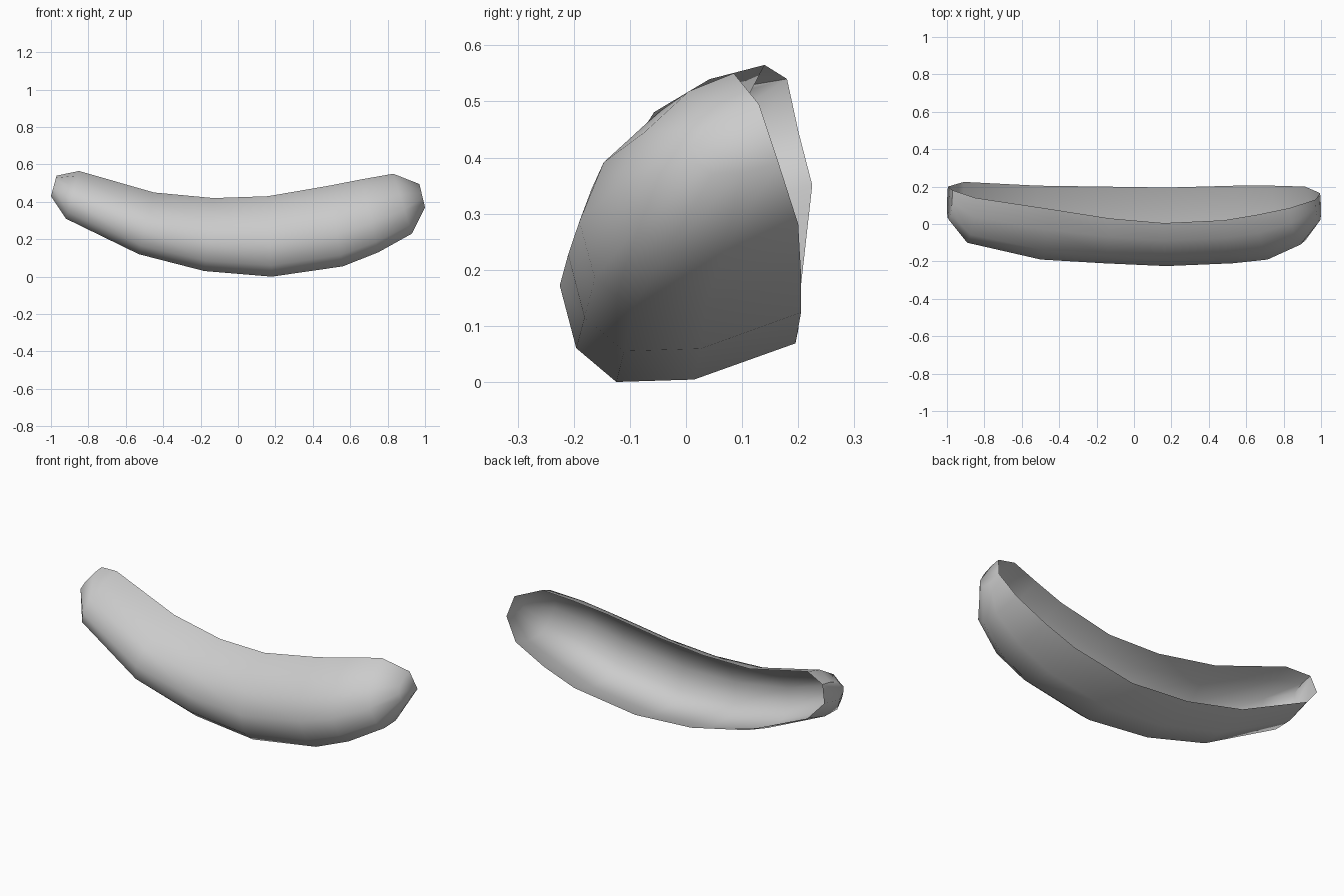
import bpy, bmesh, math

cube = bpy.data.objects.get("Cube")
if cube:
    bpy.data.objects.remove(cube, do_unlink=True)

grey = bpy.data.materials.new("light_grey")
grey.use_nodes = True
colour = (0.6, 0.6, 0.6, 1)
grey.diffuse_color = colour
grey.node_tree.nodes["Principled BSDF"].inputs["Base Color"].default_value = colour

# Rib stations: top x, top z, bottom x, bottom z, top rim y, front y, back rim y
RIBS = [
    (-.97, .54, -1.0, .43, .18, .02, .20),
    (-.85, .565, -.92, .31, .14, -.10, .225),
    (-.45, .45, -.53, .12, .08, -.19, .205),
    (-.13, .42, -.18, .03, .03, -.21, .20),
    (.16, .43, .18, 0, .005, -.225, .195),
    (.48, .485, .56, .055, .02, -.21, .205),
    (.66, .52, .75, .13, .05, -.19, .205),
    (.83, .55, .93, .23, .085, -.11, .20),
    (.97, .495, 1.0, .37, .13, .01, .165),
]
# Cross-section: drop from the top, and distance from the front to each rim
TOP_ARC = [(0, 1), (.1, .59), (.33, .18), (.6, 0)]
BOTTOM_ARC = [(.86, .07), (1, .24), (.99, .57), (.84, 1)]


def rib_points(xt, zt, xb, zb, y_top, y_front, y_back):
    for arc, y_rim in ((TOP_ARC, y_top), (BOTTOM_ARC, y_back)):
        for drop, depth in arc:
            yield (xt + (xb - xt) * drop,
                   y_front + (y_rim - y_front) * depth,
                   zt + (zb - zt) * drop)


# Open curved shell lofted along the ribs, with a blunt cap at either end
bm = bmesh.new()
loops = [[bm.verts.new(p) for p in rib_points(*rib)] for rib in RIBS]
for a, b in zip(loops, loops[1:]):
    for i in range(len(a) - 1):
        bm.faces.new((a[i], a[i + 1], b[i + 1], b[i]))
bm.faces.new(loops[0][::-1])
bm.faces.new(loops[-1])
bm.normal_update()

mesh = bpy.data.meshes.new("curved_shell")
bm.to_mesh(mesh)
bm.free()
mesh.materials.append(grey)
shell = bpy.data.objects.new("curved_shell", mesh)
bpy.context.collection.objects.link(shell)

bpy.ops.object.select_all(action='DESELECT')
bpy.context.view_layer.objects.active = shell
shell.select_set(True)
bpy.ops.object.shade_smooth_by_angle(angle=math.radians(60))
